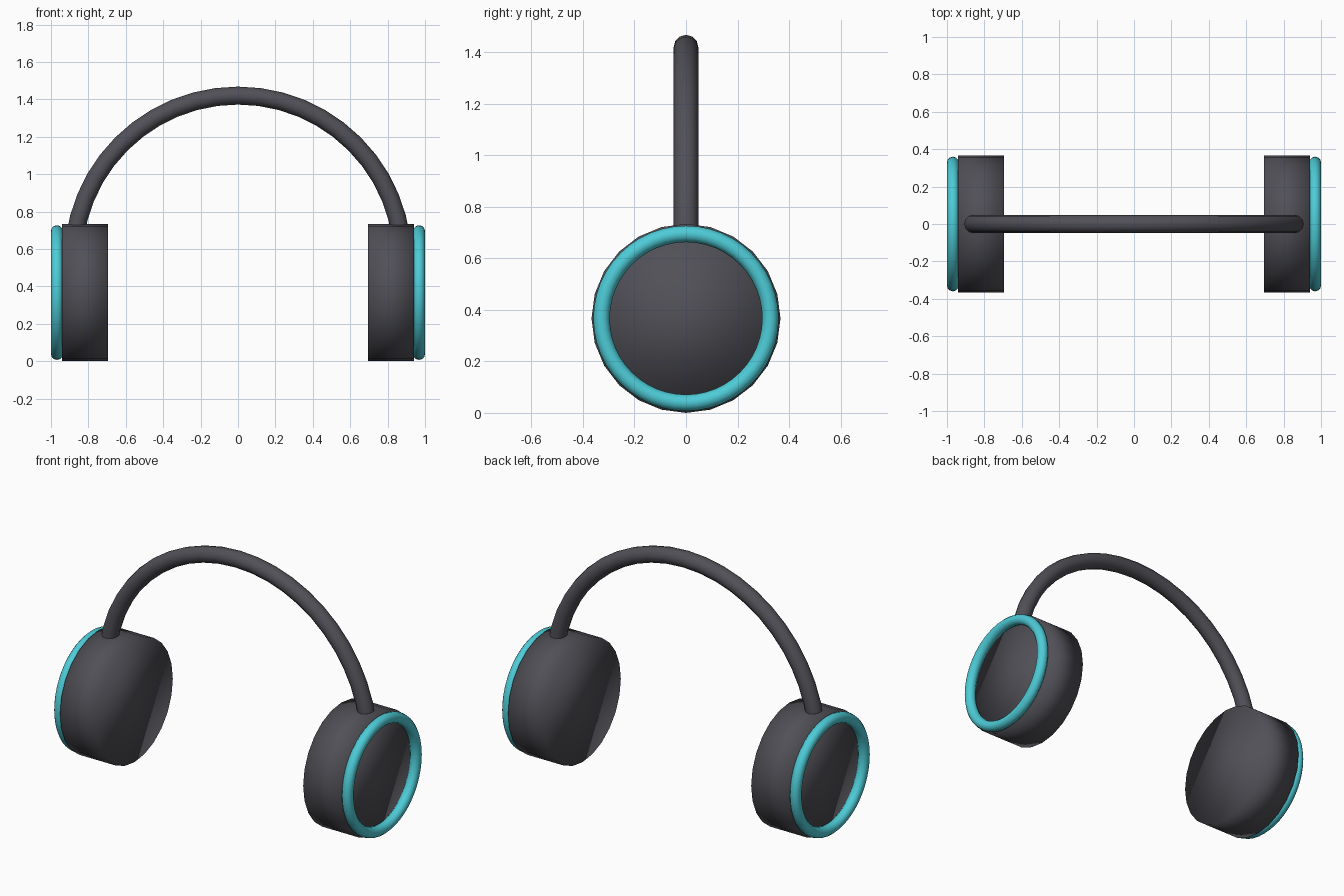
import bpy
from math import cos, sin, pi

cube = bpy.data.objects.get("Cube")
if cube:
    bpy.data.objects.remove(cube, do_unlink=True)


def make_material(name, colour):
    mat = bpy.data.materials.new(name)
    mat.use_nodes = True
    mat.diffuse_color = colour
    bsdf = next(n for n in mat.node_tree.nodes if n.type == "BSDF_PRINCIPLED")
    bsdf.inputs["Base Color"].default_value = colour
    return mat


CHARCOAL = make_material("charcoal", (0.08, 0.08, 0.095, 1))
TURQUOISE = make_material("turquoise", (0.075, 0.6, 0.68, 1))

CUP_RADIUS = 0.367
BAND_RADIUS = 0.881
BAND_CENTRE = 0.539


def finish(name, mat):
    obj = bpy.context.object
    obj.name = name
    obj.data.materials.clear()
    obj.data.materials.append(mat)
    bpy.ops.object.shade_smooth()
    return obj


# Ear cups with a coloured ring on the outer face
for side, sign in (("left", 1), ("right", -1)):
    bpy.ops.mesh.primitive_cylinder_add(
        vertices=24, radius=CUP_RADIUS, depth=0.245,
        location=(sign * 0.818, 0, CUP_RADIUS), rotation=(0, sign * pi / 2, 0))
    finish(side + "_ear_cup", CHARCOAL)
    bpy.ops.mesh.primitive_torus_add(
        major_segments=48, minor_segments=12, major_radius=0.328, minor_radius=0.032,
        location=(sign * 0.968, 0, CUP_RADIUS), rotation=(0, sign * pi / 2, 0))
    finish(side + "_cup_ring", TURQUOISE)

# Headband: a round tube swept along a half circle, ending inside the cups
curve = bpy.data.curves.new("headband", "CURVE")
curve.dimensions = "3D"
curve.bevel_depth = 0.048
curve.bevel_resolution = 4
curve.use_fill_caps = True
STEPS = 24
path = curve.splines.new("POLY")
path.points.add(STEPS)
for i, point in enumerate(path.points):
    a = pi * i / STEPS
    point.co = (BAND_RADIUS * cos(a), 0, BAND_CENTRE + BAND_RADIUS * sin(a), 1)
band = bpy.data.objects.new("headband", curve)
bpy.context.collection.objects.link(band)
bpy.ops.object.select_all(action="DESELECT")
band.select_set(True)
bpy.context.view_layer.objects.active = band
bpy.ops.object.convert(target="MESH")
finish("headband", CHARCOAL)
